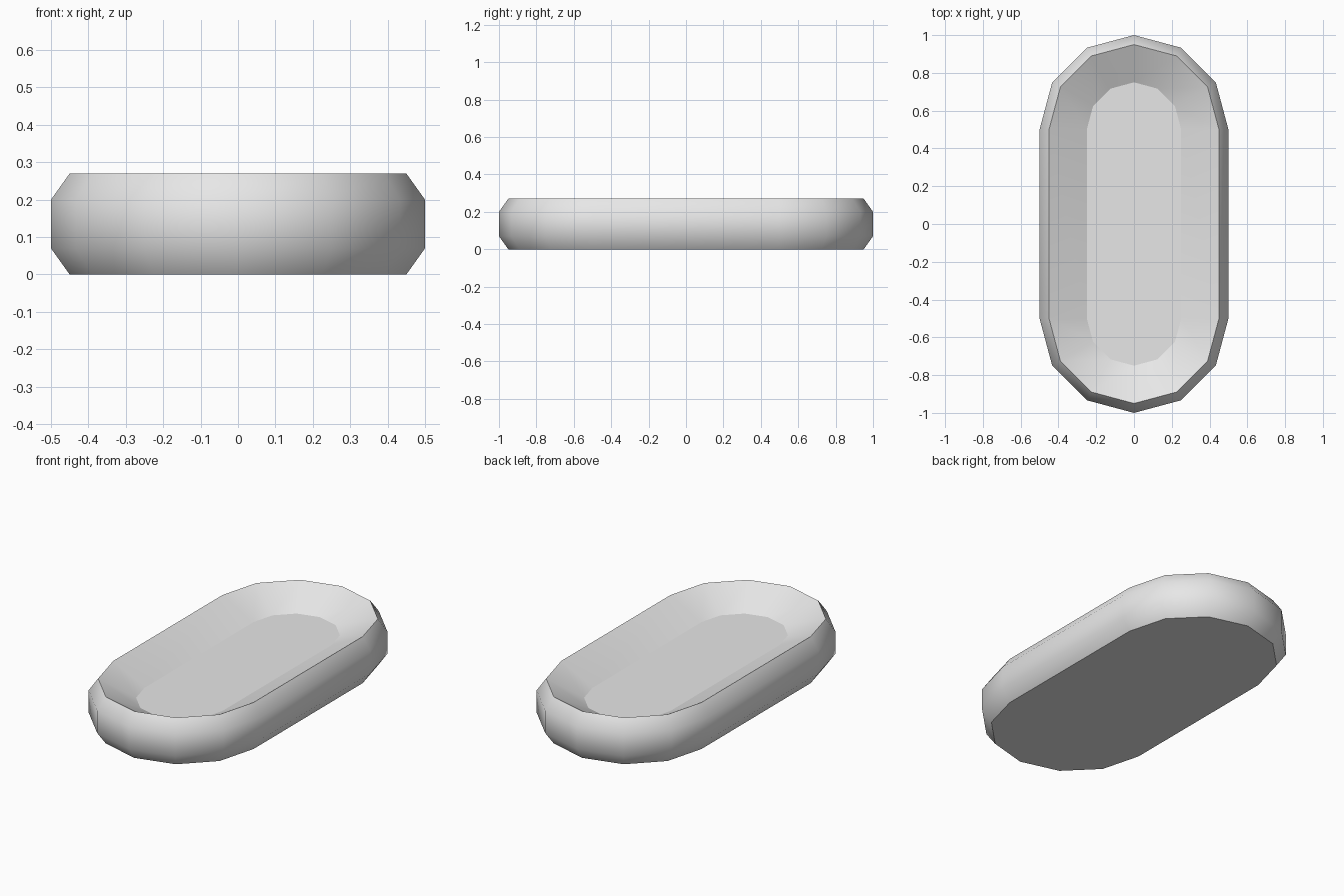
import bpy
import bmesh
import math

cube = bpy.data.objects.get("Cube")
if cube:
    bpy.data.objects.remove(cube, do_unlink=True)

grey = bpy.data.materials.new("light_grey")
grey.use_nodes = True
colour = (0.8, 0.8, 0.8, 1)
grey.diffuse_color = colour
grey.node_tree.nodes["Principled BSDF"].inputs["Base Color"].default_value = colour

STEPS = 6  # segments in each rounded end


def stadium_ring(bm, radius, z, half=0.5):
    """Outline with two straight sides and faceted round ends."""
    ring = []
    for end in (0, 1):
        for i in range(STEPS + 1):
            a = math.pi * (end + i / STEPS)
            y = half if end == 0 else -half
            ring.append(bm.verts.new((radius * math.cos(a), y + radius * math.sin(a), z)))
    return ring


# Shallow dish: bevelled outside, sloping inside, flat floor
bm = bmesh.new()
profile = [(0.45, 0), (0.5, 0.07), (0.5, 0.2), (0.45, 0.27), (0.25, 0.167)]
rings = [stadium_ring(bm, r, z) for r, z in profile]
rings[-1] = rings[-1]
for low, high in zip(rings, rings[1:]):
    n = len(low)
    for i in range(n):
        j = (i + 1) % n
        bm.faces.new((low[i], low[j], high[j], high[i])).smooth = True
bottom = bm.faces.new(rings[0][::-1])
floor = bm.faces.new(rings[-1])

# Crisp edges round the base, rim and floor; soft everywhere else
for ring in (rings[0], rings[3], rings[4]):
    for i, v in enumerate(ring):
        bm.edges.get((v, ring[(i + 1) % len(ring)])).smooth = False

bm.normal_update()
mesh = bpy.data.meshes.new("dish")
bm.to_mesh(mesh)
bm.free()
mesh.materials.append(grey)
dish = bpy.data.objects.new("dish", mesh)
bpy.context.collection.objects.link(dish)
